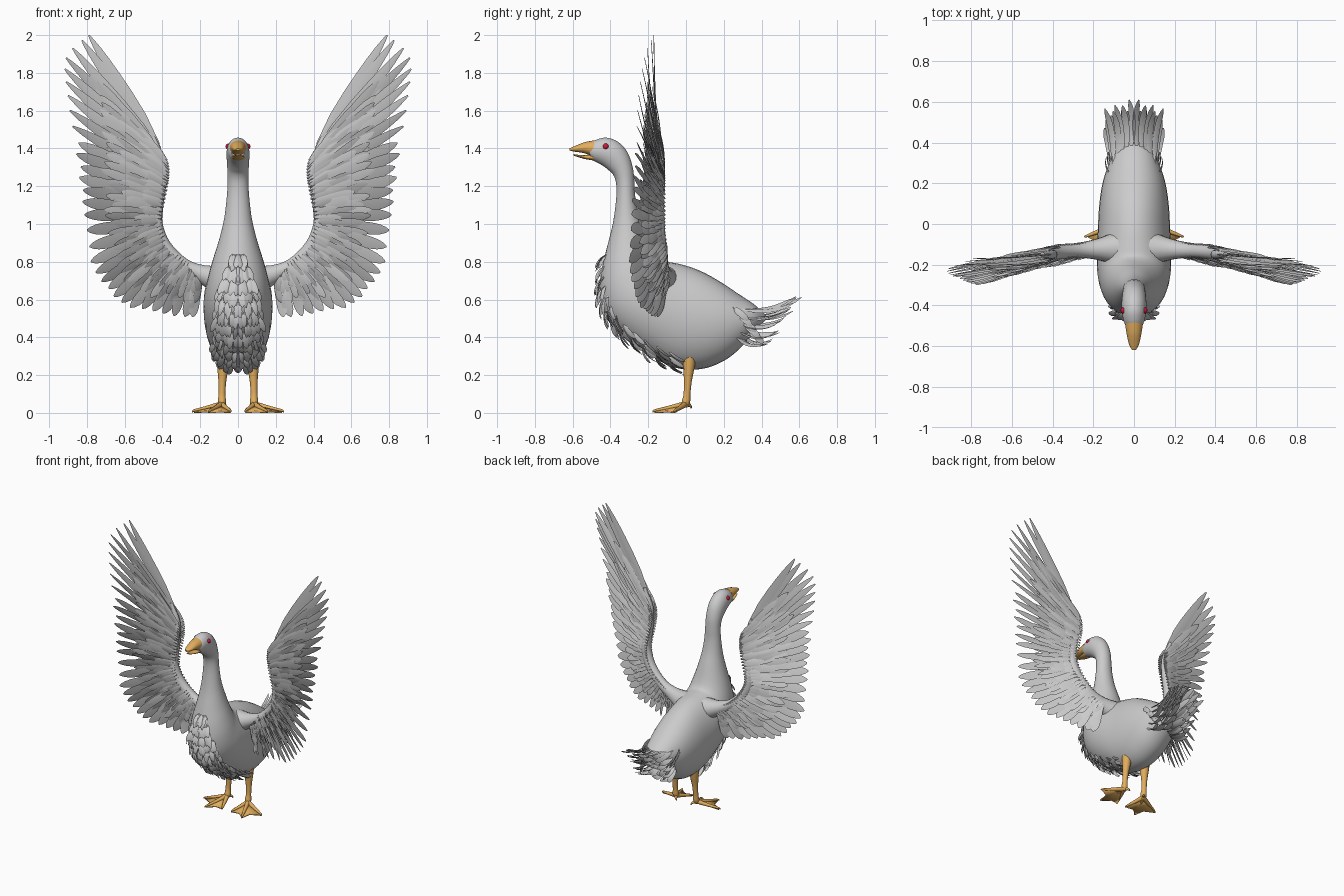
import bpy, bmesh, math, random
from mathutils import Vector as V, Matrix

if "Cube" in bpy.data.objects:
    bpy.data.objects.remove(bpy.data.objects["Cube"])

random.seed(4)
R = random.uniform


def material(name, rgb):
    m = bpy.data.materials.new(name)
    m.diffuse_color = (*rgb, 1)
    m.use_nodes = True
    m.node_tree.nodes["Principled BSDF"].inputs["Base Color"].default_value = m.diffuse_color
    return m


ORANGE = material("orange", (0.76, 0.42, 0.11))
RED = material("red", (0.6, 0.01, 0.05))


def finish(bm, name, mat=None, mirror=False, angle=50):
    bmesh.ops.recalc_face_normals(bm, faces=bm.faces)
    me = bpy.data.meshes.new(name)
    bm.to_mesh(me)
    bm.free()
    ob = bpy.data.objects.new(name, me)
    bpy.context.collection.objects.link(ob)
    if mat:
        me.materials.append(mat)
    bpy.ops.object.select_all(action='DESELECT')
    ob.select_set(True)
    bpy.context.view_layer.objects.active = ob
    bpy.ops.object.shade_smooth_by_angle(angle=math.radians(angle))
    if mirror:
        md = ob.modifiers.new("Mirror", 'MIRROR')
        md.use_mirror_merge = False
    return ob


def smooth(rows, k=4):
    """Catmull-Rom subdivision of a list of equal-length tuples."""
    out = []
    for i in range(len(rows) - 1):
        a, b, c, d = rows[max(i - 1, 0)], rows[i], rows[i + 1], rows[min(i + 2, len(rows) - 1)]
        for j in range(k):
            t = j / k
            out.append(tuple(0.5 * (2 * q + (r - p) * t + (2 * p - 5 * q + 4 * r - s) * t * t
                                    + (3 * q - p - 3 * r + s) * t ** 3)
                             for p, q, r, s in zip(a, b, c, d)))
    return out + [rows[-1]]


def loft(bm, rings):
    vs = [[bm.verts.new(p) for p in ring] for ring in rings]
    n = len(vs[0])
    for a, b in zip(vs, vs[1:]):
        for i in range(n):
            bm.faces.new((a[i], a[(i + 1) % n], b[(i + 1) % n], b[i]))
    bm.faces.new(vs[0])
    bm.faces.new(vs[-1])


def section(row, a):
    """Point on an elliptical section given by back point, front point, half width."""
    by, bz, fy, fz, w = row
    c, h = V((0, (by + fy) / 2, (bz + fz) / 2)), V((0, (fy - by) / 2, (fz - bz) / 2))
    return c + h * math.cos(a) + V((w * math.sin(a), 0, 0))


def profile_loft(bm, rows, n=32):
    loft(bm, [[section(r, 2 * math.pi * i / n) for i in range(n)] for r in rows])


def tube(bm, pts, k=4, n=12):
    """Round tube through points (x, y, z, radius)."""
    pts = smooth(pts, k)
    rings = []
    for i, p in enumerate(pts):
        d = (V(pts[min(i + 1, len(pts) - 1)][:3]) - V(pts[max(i - 1, 0)][:3])).normalized()
        u = d.cross(V((0, 1, 0.2))).normalized()
        v = d.cross(u)
        rings.append([V(p[:3]) + (u * math.cos(t) + v * math.sin(t)) * p[3]
                      for t in (2 * math.pi * j / n for j in range(n))])
    loft(bm, rings)


def feather(bm, root, tip, width, normal, curl=0.0, twist=0.0, point=0.55):
    """Thin blade with a raised central quill and a rounded or pointed tip."""
    root, tip = V(root), V(tip)
    d = (tip - root).normalized()
    n = V(normal)
    n = (n - d * n.dot(d)).normalized()
    n = Matrix.Rotation(twist, 3, d) @ n
    s = d.cross(n)
    rings = []
    for t in (0, 0.1, 0.25, 0.45, 0.62, 0.76, 0.87, 0.95, 1):
        w = min(1, 0.25 + 2.6 * t)
        if t > point:
            w *= max(0.03, 1 - ((t - point) / (1 - point)) ** 2) ** 0.6
        w *= width / 2
        th = 0.0045 * (1 - 0.7 * t)
        c = root.lerp(tip, t) + n * curl * 4 * t * (1 - t)
        rings.append([c - s * w, c + n * th, c + s * w, c - n * th])
    loft(bm, rings)


# Body, neck and head: back y,z / front y,z / half width, tail to face
body = smooth([
    (0.42, 0.52, 0.42, 0.49, 0.02), (0.36, 0.575, 0.365, 0.43, 0.09),
    (0.27, 0.635, 0.29, 0.345, 0.13), (0.18, 0.695, 0.20, 0.275, 0.157),
    (0.08, 0.75, 0.08, 0.232, 0.172), (-0.02, 0.785, -0.06, 0.24, 0.178),
    (-0.10, 0.80, -0.20, 0.31, 0.183), (-0.15, 0.81, -0.33, 0.40, 0.18),
    (-0.17, 0.83, -0.42, 0.50, 0.167), (-0.185, 0.86, -0.455, 0.62, 0.15),
    (-0.20, 0.90, -0.45, 0.74, 0.128), (-0.22, 0.96, -0.42, 0.87, 0.10),
    (-0.25, 1.05, -0.388, 1.0, 0.074), (-0.268, 1.14, -0.37, 1.13, 0.06),
    (-0.273, 1.22, -0.37, 1.215, 0.055), (-0.282, 1.30, -0.385, 1.26, 0.056),
    (-0.31, 1.38, -0.41, 1.285, 0.059), (-0.36, 1.435, -0.435, 1.305, 0.061),
    (-0.42, 1.457, -0.46, 1.32, 0.058), (-0.47, 1.448, -0.49, 1.335, 0.05),
    (-0.505, 1.43, -0.51, 1.35, 0.036)])
bm = bmesh.new()
profile_loft(bm, body)
finish(bm, "body")

# Beak halves, slightly open
for name, rows in (
    ("upper_beak", [(-0.485, 1.443, -0.495, 1.358, 0.044), (-0.54, 1.432, -0.54, 1.375, 0.036),
                    (-0.59, 1.412, -0.59, 1.383, 0.025), (-0.618, 1.40, -0.618, 1.389, 0.01)]),
    ("lower_beak", [(-0.48, 1.37, -0.48, 1.335, 0.036), (-0.54, 1.364, -0.54, 1.345, 0.028),
                    (-0.595, 1.37, -0.595, 1.362, 0.014)])):
    bm = bmesh.new()
    profile_loft(bm, smooth(rows), 20)
    finish(bm, name, ORANGE)

# Eyes, and the small red balls behind the wing roots
for name, pos, r in (("eyes", (0.05, -0.425, 1.41), 0.016), ("wing_beads", (0.32, -0.135, 0.785), 0.02)):
    bm = bmesh.new()
    bmesh.ops.create_uvsphere(bm, u_segments=16, v_segments=10, radius=r,
                              matrix=Matrix.Translation(pos))
    finish(bm, name, RED, True)

# Legs with toes and claws
bm = bmesh.new()
tube(bm, [(0.08, 0.02, 0.30, 0.034), (0.08, 0.015, 0.24, 0.03), (0.083, 0.01, 0.17, 0.021),
          (0.085, 0.005, 0.10, 0.018), (0.085, 0, 0.06, 0.022), (0.087, -0.01, 0.035, 0.017)])
heel = (0.087, -0.005, 0.045)
toes = [(0.04, -0.13, 0.008), (0.15, -0.168, 0.008), (0.235, -0.06, 0.008)]
for x, y, z in toes:
    mid = (0.45 * heel[0] + 0.55 * x, 0.45 * heel[1] + 0.55 * y, 0.025)
    tube(bm, [(*heel, 0.017), (*mid, 0.012), (x, y, z + 0.004, 0.006), (x * 1.02, y * 1.03, 0.003, 0.002)], n=8)
tube(bm, [(*heel, 0.012), (0.07, 0.02, 0.04, 0.009), (0.06, 0.028, 0.025, 0.003)], n=8)
finish(bm, "legs", ORANGE, True)

# Webbing between toes
bm = bmesh.new()
fan = [toes[0], (0.095, -0.128, 0.012), toes[1], (0.168, -0.10, 0.012), toes[2]]
h = bm.verts.new(heel)
rim = [bm.verts.new(p) for p in fan]
for a, b in zip(rim, rim[1:]):
    bm.faces.new((h, a, b))
ob = finish(bm, "foot_webs", ORANGE, True)
ob.modifiers.new("Solidify", 'SOLIDIFY').thickness = 0.01

# Wing arms
bm = bmesh.new()
tube(bm, [(0.08, -0.12, 0.70, 0.085), (0.19, -0.125, 0.735, 0.05), (0.29, -0.13, 0.785, 0.036),
          (0.39, -0.14, 0.885, 0.036), (0.435, -0.15, 1.0, 0.036), (0.425, -0.15, 1.11, 0.032),
          (0.405, -0.15, 1.22, 0.027), (0.405, -0.15, 1.33, 0.022), (0.45, -0.15, 1.46, 0.012)], n=16)
finish(bm, "wing_arms", None, True)

# Wing feathers: root x,y,z and tip x,y,z interpolated from wing tip to body
keys = [(0.42, -0.15, 1.42, 0.79, -0.17, 2.0), (0.40, -0.15, 1.35, 0.91, -0.22, 1.88),
        (0.395, -0.15, 1.28, 0.90, -0.25, 1.68), (0.40, -0.15, 1.21, 0.865, -0.265, 1.44),
        (0.415, -0.15, 1.12, 0.85, -0.28, 1.25), (0.43, -0.15, 1.03, 0.82, -0.29, 1.05),
        (0.42, -0.15, 0.95, 0.78, -0.30, 0.80), (0.38, -0.14, 0.87, 0.70, -0.28, 0.65),
        (0.32, -0.135, 0.81, 0.57, -0.24, 0.56), (0.26, -0.13, 0.77, 0.40, -0.20, 0.52),
        (0.20, -0.12, 0.74, 0.24, -0.15, 0.51)]
FACE = (0.3, 1, 0)
flight = smooth(keys, 3)
bm = bmesh.new()
for i, f in enumerate(flight):
    r, t = V(f[:3]), V(f[3:])
    t = r.lerp(t, 1 if i < 8 else R(0.94, 1.01))
    feather(bm, r, t, 0.066 if i < 12 else 0.07, FACE, R(-0.01, 0.015), 0.35 + R(-0.12, 0.12),
            0.35 if i < 9 else 0.72)
finish(bm, "flight_feathers", None, True, 30)

# Covert layers on both faces of the wing
bm = bmesh.new()
for reach, start, width, off in ((0.66, 0.06, 0.05, 0.012), (0.46, 0.03, 0.045, 0.022), (0.26, -0.06, 0.036, 0.03)):
    for side in (-1, 1):
        for f in smooth(keys, 4)[3:]:
            o = V((0, side * off, 0))
            r, t = V(f[:3]), V(f[3:])
            k = reach + R(-0.05, 0.05)
            feather(bm, r.lerp(t, start) + o, r.lerp(t, k) + o * 0.8 + V((0, 0, R(-0.015, 0.015))),
                    width, FACE, side * 0.006, 0.35 + R(-0.2, 0.2), 0.7)
finish(bm, "covert_feathers", None, True, 30)

# Breast feathers lying down the chest and belly
bm = bmesh.new()
for row in range(21, 44, 2):
    top = 0.75 if row < 36 else 0.75 - (row - 36) * 0.06
    for j in range(6):
        a = max(0.05, top * (j + 0.5 + R(-0.3, 0.3)) / 6)
        p = section(body[row], a)
        d = (section(body[row - 2], a) - p).normalized()
        c = section(body[row], 0)
        back = section(body[row], math.pi)
        n = (c - back).normalized() * math.cos(a) + V((math.sin(a), 0, 0))
        n = (n - d * n.dot(d)).normalized()
        feather(bm, p - n * 0.004, p + d * R(0.075, 0.10) + n * R(0.015, 0.035) + V((R(-0.008, 0.014), 0, 0)),
                R(0.024, 0.034), n, 0.008, R(-0.5, 0.5), 0.65)
finish(bm, "breast_feathers", None, True, 30)

# Tail feathers, curling upwards in a fan
bm = bmesh.new()
for r in range(5):
    for c in range(5):
        root = (0.025 + 0.02 * c, 0.34 - 0.012 * c - 0.008 * r, 0.55 - 0.035 * r)
        tip = (0.03 + 0.027 * c + R(-0.01, 0.01), 0.61 - 0.036 * r - 0.012 * c + R(-0.02, 0.01),
               0.615 - 0.058 * r - 0.008 * c + R(-0.012, 0.012))
        feather(bm, root, tip, 0.036, (0.35, 0, 1), -0.03, R(-0.3, 0.5), 0.7)
for c in range(5):
    y, z = 0.25 + 0.02 * c, 0.56 - 0.03 * c
    feather(bm, (0.122 - 0.008 * c, y, z), (0.135 - 0.01 * c, y + 0.08, z - 0.07), 0.034, (1, 0.3, 0), 0.01, 0.2, 0.7)
finish(bm, "tail_feathers", None, True, 30)
